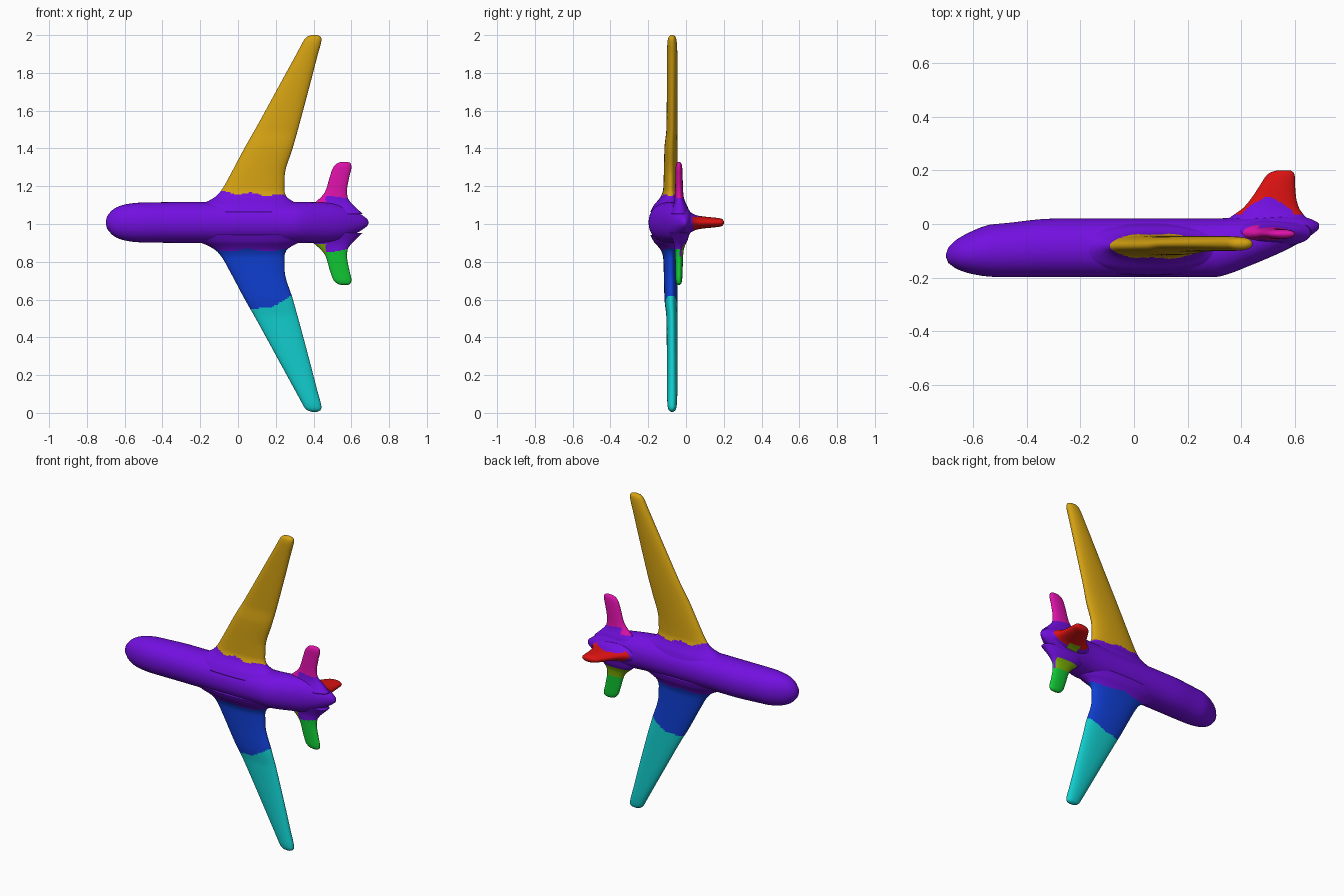
import bpy, bmesh, math

cube = bpy.data.objects.get("Cube")
if cube:
    bpy.data.objects.remove(cube, do_unlink=True)

ZC = 1.003  # height of the aircraft's plane of symmetry

COLOURS = {
    "purple": (0.17, 0.005, 0.75), "gold": (0.66, 0.36, 0.006),
    "blue": (0.005, 0.05, 0.66), "cyan": (0.006, 0.62, 0.62),
    "green": (0.006, 0.58, 0.035), "magenta": (0.72, 0.006, 0.40),
    "red": (0.72, 0.006, 0.006), "olive": (0.20, 0.42, 0.002),
}
MATS = {}
for cname, rgb in COLOURS.items():
    m = bpy.data.materials.new(cname)
    m.use_nodes = True
    m.diffuse_color = (*rgb, 1)
    bsdf = m.node_tree.nodes["Principled BSDF"]
    bsdf.inputs["Base Color"].default_value = (*rgb, 1)
    bsdf.inputs["Roughness"].default_value = 0.6
    MATS[cname] = m


def curve_through(ts, vs, t):
    """Monotone smooth interpolation of values vs at positions ts."""
    n = len(ts)
    d = [(vs[i + 1] - vs[i]) / (ts[i + 1] - ts[i]) for i in range(n - 1)]

    def slope(i):
        if i == 0:
            return d[0]
        if i == n - 1:
            return d[-1]
        a, b = d[i - 1], d[i]
        return 2 * a * b / (a + b) if a * b > 0 else 0
    i = max(k for k in range(n - 1) if ts[k] <= t + 1e-9)
    h = ts[i + 1] - ts[i]
    u = (t - ts[i]) / h
    return ((2 * u**3 - 3 * u**2 + 1) * vs[i] + (u**3 - 2 * u**2 + u) * h * slope(i)
            + (3 * u**2 - 2 * u**3) * vs[i + 1] + (u**3 - u**2) * h * slope(i + 1))


def loft(name, stations, place, rule, colours, step=0.012, sides=56, power=2.0):
    """Skin rounded sections (t, lo1, hi1, lo2, hi2); rule(face) names a colour."""
    ts = [s[0] for s in stations]
    cols = list(zip(*stations))[1:]
    pos = []
    for a, b in zip(ts, ts[1:]):
        k = max(1, math.ceil((b - a) / step))
        pos += [a + (b - a) * j / k for j in range(k)]
    pos.append(ts[-1])
    bm = bmesh.new()
    rings = []
    for t in pos:
        a0, a1, b0, b1 = (curve_through(ts, c, t) for c in cols)
        ring = []
        for k in range(sides):
            ang = 2 * math.pi * k / sides
            c, s = math.cos(ang), math.sin(ang)
            c = math.copysign(abs(c) ** (2 / power), c)
            s = math.copysign(abs(s) ** (2 / power), s)
            ring.append(bm.verts.new(place(t, (a0 + a1) / 2 + (a1 - a0) / 2 * c,
                                           (b0 + b1) / 2 + (b1 - b0) / 2 * s)))
        rings.append(ring)
    for r, q in zip(rings, rings[1:]):
        for k in range(sides):
            n = (k + 1) % sides
            bm.faces.new((r[k], r[n], q[n], q[k]))
    bm.faces.new(rings[0])
    bm.faces.new(rings[-1])
    bmesh.ops.recalc_face_normals(bm, faces=bm.faces)
    bm.normal_update()
    for f in bm.faces:
        f.smooth = True
        f.material_index = colours.index(rule(f.calc_center_median(), f.normal))
    me = bpy.data.meshes.new(name)
    bm.to_mesh(me)
    bm.free()
    for c in colours:
        me.materials.append(MATS[c])
    ob = bpy.data.objects.new(name, me)
    bpy.context.collection.objects.link(ob)
    return ob


# Fuselage: x, y low, y high, z low, z high
body = [(-0.70, -0.125, -0.110, -0.008, 0.008), (-0.692, -0.145, -0.088, -0.035, 0.035),
        (-0.67, -0.162, -0.065, -0.062, 0.062), (-0.64, -0.176, -0.045, -0.082, 0.082),
        (-0.60, -0.187, -0.025, -0.095, 0.095), (-0.54, -0.196, -0.003, -0.104, 0.104),
        (-0.48, -0.198, 0.003, -0.106, 0.106), (-0.30, -0.198, 0.020, -0.108, 0.108),
        (0.30, -0.198, 0.020, -0.108, 0.108), (0.34, -0.190, 0.022, -0.108, 0.108),
        (0.42, -0.160, 0.028, -0.107, 0.107), (0.50, -0.127, 0.034, -0.102, 0.102),
        (0.56, -0.100, 0.036, -0.088, 0.088), (0.62, -0.068, 0.030, -0.060, 0.060),
        (0.66, -0.042, 0.018, -0.037, 0.037), (0.685, -0.023, 0.006, -0.018, 0.018),
        (0.69, -0.014, 0.000, -0.007, 0.007)]
loft("fuselage", body, lambda t, a, b: (t, a, ZC + 0.005 + b),
     lambda c, n: "purple", ["purple"], step=0.03, power=2.1)

# Wings: span, leading x, trailing x, y low, y high (flared at the root)
wing = [(0.06, -0.26, 0.37, -0.190, 0.005), (0.10, -0.20, 0.325, -0.168, -0.010),
        (0.12, -0.155, 0.285, -0.150, -0.022), (0.145, -0.115, 0.255, -0.132, -0.034),
        (0.18, -0.085, 0.245, -0.121, -0.042), (0.25, -0.045, 0.247, -0.118, -0.044),
        (0.40, 0.035, 0.290, -0.114, -0.045), (0.50, 0.092, 0.318, -0.104, -0.045),
        (0.75, 0.229, 0.385, -0.101, -0.045), (0.90, 0.311, 0.424, -0.100, -0.046),
        (0.95, 0.338, 0.438, -0.099, -0.048), (0.975, 0.352, 0.442, -0.096, -0.051),
        (0.99, 0.368, 0.436, -0.090, -0.057), (0.997, 0.388, 0.420, -0.080, -0.067)]


def upper_wing_colour(c, n):
    edge = 1.158 - 0.06 * (c.x - 0.08) + 0.008 * math.cos(42 * (c.x - 0.07))
    return "gold" if c.z > edge else "purple"


def lower_wing_colour(c, n):
    if c.z > 0.862 + 0.006 * math.sin(30 * c.x):
        return "purple"
    edge = 0.55 + 0.10 * max(0, c.x - 0.08) + 0.5 * max(0, c.x - 0.18)
    return "blue" if c.z > edge else "cyan"


# Tailplanes, same layout as the wings
tail = [(0.05, 0.36, 0.66, -0.085, 0.020), (0.09, 0.385, 0.618, -0.070, 0.008),
        (0.115, 0.412, 0.594, -0.063, -0.004), (0.14, 0.440, 0.580, -0.060, -0.012),
        (0.17, 0.462, 0.577, -0.058, -0.015), (0.25, 0.487, 0.590, -0.056, -0.018),
        (0.295, 0.503, 0.600, -0.055, -0.020), (0.313, 0.518, 0.599, -0.052, -0.023),
        (0.322, 0.533, 0.591, -0.047, -0.028), (0.326, 0.548, 0.580, -0.041, -0.034)]


def upper_tail_colour(c, n):
    edge = 1.115 if c.x < 0.465 else 1.148 - 0.15 * max(0, c.x - 0.5)
    return "magenta" if c.z > edge else "purple"


def lower_tail_colour(c, n):
    if c.x < 0.465 and c.z < 0.892:
        return "olive"
    if n.y > 0.2 and c.z > 0.83:
        return "olive" if c.z < 0.892 and c.x < 0.57 else "purple"
    return "green" if c.z < 0.852 + 0.2 * max(0, c.x - 0.5) else "purple"


for side, sign, wing_rule, wing_cols, tail_rule, tail_cols in (
        ("right", 1, upper_wing_colour, ["purple", "gold"],
         upper_tail_colour, ["purple", "magenta"]),
        ("left", -1, lower_wing_colour, ["purple", "blue", "cyan"],
         lower_tail_colour, ["purple", "olive", "green"])):
    def place(t, a, b, sign=sign):
        return (a, b, ZC + sign * t)
    loft(side + "_wing", wing, place, wing_rule, wing_cols, step=0.008, sides=72, power=2.2)
    loft(side + "_tailplane", tail, place, tail_rule, tail_cols, step=0.006, power=2.2)

# Tail fin: y, leading x, trailing x, z low, z high
fin = [(-0.01, 0.32, 0.67, -0.070, 0.070), (0.02, 0.352, 0.645, -0.056, 0.056),
       (0.04, 0.380, 0.628, -0.045, 0.045), (0.06, 0.407, 0.615, -0.037, 0.037),
       (0.10, 0.440, 0.604, -0.031, 0.031), (0.15, 0.473, 0.600, -0.026, 0.026),
       (0.18, 0.493, 0.599, -0.022, 0.022), (0.193, 0.510, 0.594, -0.017, 0.017),
       (0.20, 0.535, 0.582, -0.007, 0.007)]


def fin_colour(c, n):
    if c.z > ZC:  # upper side: body colour climbs the fin in a hump
        hump = 0.035 + 0.068 * max(0, 1 - abs(c.x - 0.50) / 0.095) ** 0.6
        return "purple" if c.y < hump else "red"
    if c.y < 0.062 and 0.45 < c.x < 0.53:
        return "olive"
    return "red" if c.y > 0.042 else "purple"


loft("tail_fin", fin, lambda t, a, b: (a, t, ZC + 0.005 + b), fin_colour,
     ["purple", "red", "olive"], step=0.006, sides=72, power=2.1)
